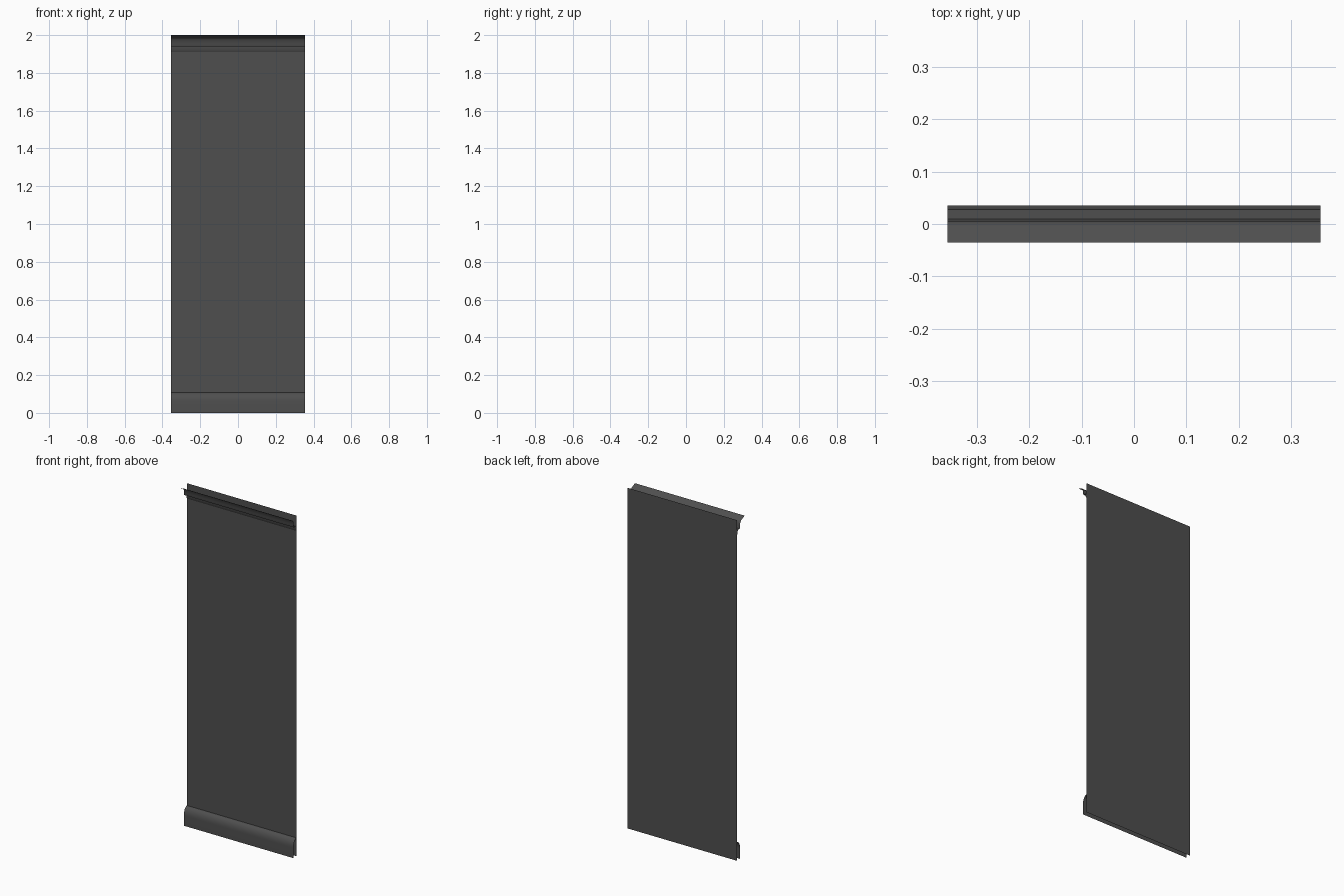
import bpy
from math import sin, cos, pi

if "Cube" in bpy.data.objects:
    bpy.data.objects.remove(bpy.data.objects["Cube"])

HALF_W = 0.356   # half the panel width
BACK = 0.035     # wall plane

dark = bpy.data.materials.new("dark_grey")
dark.diffuse_color = (0.077, 0.077, 0.077, 1)
dark.use_nodes = True
dark.node_tree.nodes["Principled BSDF"].inputs["Base Color"].default_value = dark.diffuse_color


def sweep(name, profile, angle=0.6):
    """Open sheet: a (y, z) profile extruded along x, without end caps."""
    n = len(profile)
    verts = [(x, y, z) for x in (-HALF_W, HALF_W) for y, z in profile]
    faces = [(i, i + n, i + n + 1, i + 1) for i in range(n - 1)]
    mesh = bpy.data.meshes.new(name)
    mesh.from_pydata(verts, [], faces)
    mesh.materials.append(dark)
    obj = bpy.data.objects.new(name, mesh)
    bpy.context.collection.objects.link(obj)
    bpy.context.view_layer.objects.active = obj
    obj.select_set(True)
    bpy.ops.object.shade_smooth_by_angle(angle=angle)
    obj.select_set(False)
    return obj


def arc(cy, cz, ry, rz, a0, a1, steps=8):
    """Points on an elliptical arc in the y-z plane."""
    angles = [a0 + (a1 - a0) * i / steps for i in range(steps + 1)]
    return [(cy + ry * cos(a), cz + rz * sin(a)) for a in angles]


# Flat wall sheet
sweep("wall_panel", [(BACK, 2.0), (BACK, 0.0)])

# Skirting board: flat face with a rounded top running back to the wall
sweep("skirting_board",
      [(0.006, 0.0)] + arc(BACK, 0.06, 0.029, 0.048, pi, pi / 2))

# Crown moulding: lower strip, step, upright face, then a sloping top lip
sweep("crown_moulding",
      [(BACK, 1.91), (0.029, 1.922), (0.028, 1.94), (0.010, 1.94),
       (0.006, 1.955), (0.005, 1.975), (-0.004, 1.985), (-0.035, 2.0)], 1.2)
